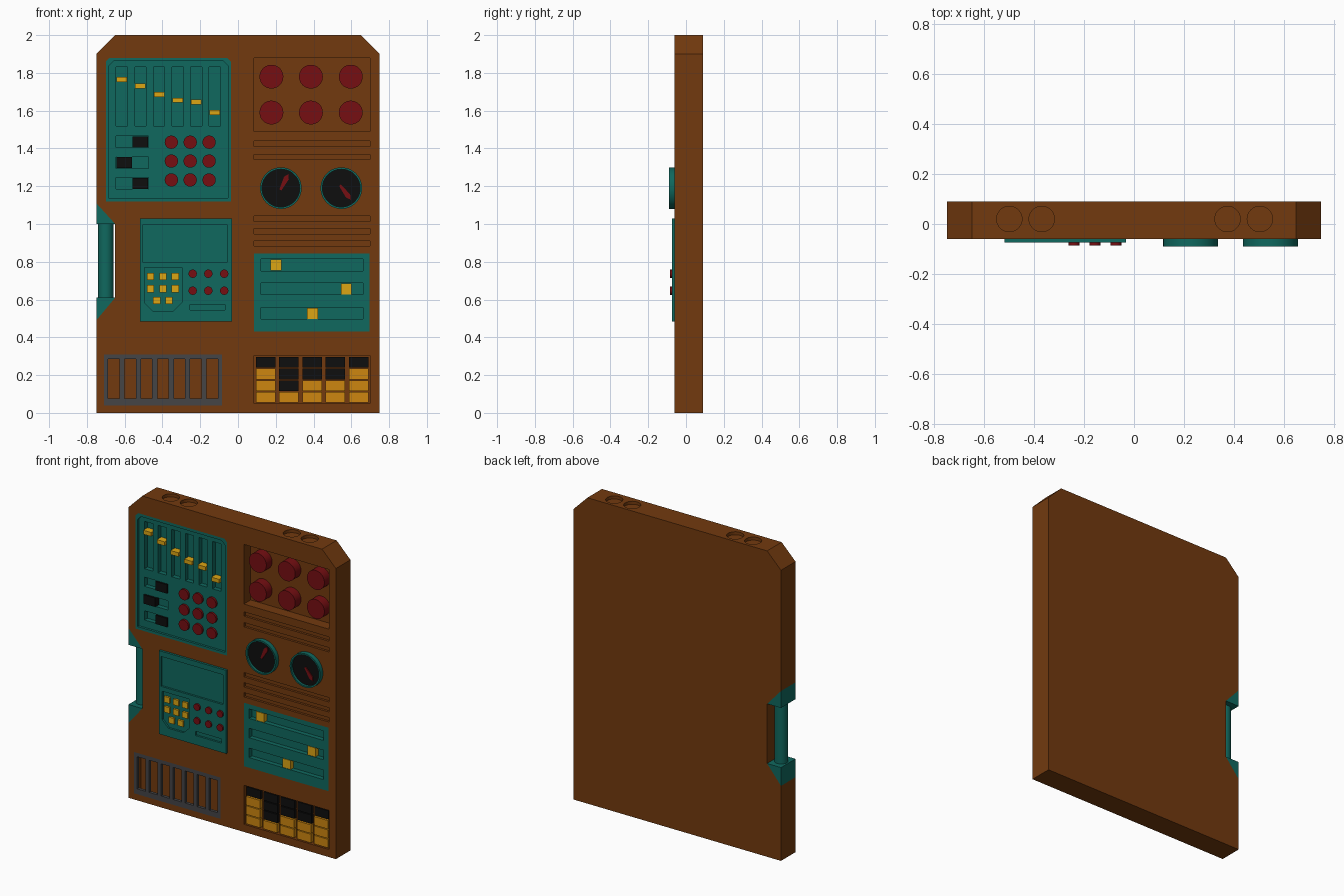
import bpy, bmesh, math

if "Cube" in bpy.data.objects:
    bpy.data.objects.remove(bpy.data.objects["Cube"], do_unlink=True)


def material(name, r, g, b):
    m = bpy.data.materials.new(name)
    m.use_nodes = True
    m.diffuse_color = (r, g, b, 1)
    m.node_tree.nodes["Principled BSDF"].inputs["Base Color"].default_value = (r, g, b, 1)
    return m


BROWN = material("brown", 0.17, 0.042, 0.0045)
TEAL = material("teal", 0.005, 0.14, 0.114)
RED = material("dark red", 0.18, 0.0045, 0.006)
YELLOW = material("yellow", 0.72, 0.38, 0.007)
ORANGE = material("orange", 0.61, 0.24, 0.005)
GREY = material("grey", 0.058, 0.058, 0.062)
BLACK = material("black", 0.0045, 0.0045, 0.0045)
FRONT = -0.06
OUT = -0.2


# Outlines in the front plane
def rect(x0, x1, z0, z1, top=0, bottom=0):
    pts = []
    for x, z, sx, sz, c in ((x0, z0, 1, 1, bottom), (x1, z0, -1, 1, bottom),
                            (x1, z1, -1, -1, top), (x0, z1, 1, -1, top)):
        if c:
            pair = [(x, z + sz * c), (x + sx * c, z)]
            pts += pair if sx * sz > 0 else pair[::-1]
        else:
            pts.append((x, z))
    return pts


def box(x, z, w, h):
    return rect(x - w / 2, x + w / 2, z - h / 2, z + h / 2)


def disc(x, z, r, n=40):
    return [(x + r * math.cos(math.tau * i / n), z + r * math.sin(math.tau * i / n))
            for i in range(n)]


def build(name, outlines, a, b, mat=None, cuts=(), upright=False, smooth=False):
    """Extrude outlines from a to b along y (or z if upright), then cut."""
    bm = bmesh.new()
    for pts in outlines:
        rings = [[bm.verts.new((u, v, d) if upright else (u, d, v)) for u, v in pts]
                 for d in (a, b)]
        bm.faces.new(rings[0])
        bm.faces.new(rings[1][::-1])
        for i in range(len(pts)):
            j = (i + 1) % len(pts)
            bm.faces.new((rings[0][i], rings[1][i], rings[1][j], rings[0][j]))
    bmesh.ops.recalc_face_normals(bm, faces=bm.faces)
    me = bpy.data.meshes.new(name)
    bm.to_mesh(me)
    bm.free()
    ob = bpy.data.objects.new(name, me)
    bpy.context.collection.objects.link(ob)
    if mat:
        me.materials.append(mat)
    for cutter in cuts:
        cutter.hide_render = True
        mod = ob.modifiers.new("cut", "BOOLEAN")
        mod.operation, mod.solver, mod.object = "DIFFERENCE", "EXACT", cutter
        bpy.context.view_layer.objects.active = ob
        bpy.ops.object.modifier_apply(modifier=mod.name)
        bpy.data.objects.remove(cutter, do_unlink=True)
    if smooth:
        bpy.ops.object.select_all(action="DESELECT")
        ob.select_set(True)
        bpy.context.view_layer.objects.active = ob
        bpy.ops.object.shade_smooth_by_angle(angle=math.radians(30))
    return ob


def cutter(outlines, depth):
    return build("cutter", outlines, OUT, depth)


# Main slab with its pockets, grooves and top holes
mixer = rect(-0.70, -0.037, 1.12, 1.88, top=0.02)
slides = rect(0.085, 0.695, 0.43, 0.845)
grille = rect(-0.71, -0.085, 0.04, 0.31)
pocket = rect(0.085, 0.70, 1.49, 1.88)
chart = rect(0.085, 0.70, 0.05, 0.305)
grooves = [box(0.392, z, 0.615, 0.028) for z in (1.425, 1.355, 1.028, 0.962, 0.897)]
holes = build("cutter", [disc(x, 0.02, 0.051) for x in (-0.5, -0.37, 0.375, 0.505)],
              1.98, 2.1, upright=True)
slab = [(-0.75, 0), (0.75, 0), (0.75, 1.9), (0.65, 2), (-0.65, 2), (-0.75, 1.9),
        (-0.75, 1.11), (-0.65, 1.0), (-0.65, 0.61), (-0.75, 0.49)]
build("body", [slab], FRONT, 0.09, BROWN,
      [cutter([mixer, slides, grille, pocket], 0.01), cutter([chart], -0.03),
       cutter(grooves, -0.045), holes])

# Side handle with its corner wedges
build("handle_wedges", [[(-0.75, 1.11), (-0.65, 1.0), (-0.75, 1.0)],
                        [(-0.75, 0.49), (-0.65, 0.61), (-0.75, 0.61)]], FRONT, 0.09, TEAL)
build("handle_bar", [disc(-0.70, 0.015, 0.04)], 0.605, 1.005, TEAL, upright=True, smooth=True)

# Mixer panel: faders, switches and round buttons
fader_x = [-0.615 + 0.0985 * i for i in range(6)]
switch_z = (1.435, 1.325, 1.215)
slots = [box(x, 1.675, 0.06, 0.31) for x in fader_x]
slots += [box(-0.56, z, 0.17, 0.06) for z in switch_z]
build("mixer_panel", [mixer], FRONT, 0.01, TEAL,
      [cutter([rect(-0.685, -0.052, 1.137, 1.862, top=0.025)], -0.045),
       cutter(slots, -0.015)])
fader_z = (1.765, 1.73, 1.685, 1.655, 1.645, 1.59)
build("fader_caps", [box(x, z, 0.056, 0.026) for x, z in zip(fader_x, fader_z)],
      FRONT, -0.014, YELLOW)
build("toggle_switches", [box(-0.56 + s * 0.042, z, 0.083, 0.058)
                          for s, z in zip((1, -1, 1), switch_z)], -0.055, -0.014, BLACK)
build("mixer_buttons", [disc(-0.353 + 0.1 * i, 1.433 - 0.1 * j, 0.035, 32)
                        for i in range(3) for j in range(3)], -0.059, -0.044, RED, smooth=True)

# Large knobs in the deep pocket
build("large_knobs", [disc(x, z, 0.063) for x in (0.177, 0.386, 0.597) for z in (1.59, 1.78)],
      -0.05, 0.011, RED, smooth=True)

# Gauges
gauges = (0.227, 0.547)
build("gauge_rims", [disc(x, 1.19, 0.11, 48) for x in gauges], -0.09, -0.059, TEAL,
      [cutter([disc(x, 1.19, 0.1, 48) for x in gauges], -0.07)], smooth=True)
build("gauge_dials", [disc(x, 1.19, 0.1, 48) for x in gauges], -0.074, -0.069, BLACK)


def needle(x, z, angle, length=0.095):
    c, s = math.cos(angle), math.sin(angle)
    shape = ((0, -0.006), (length * 0.75, -0.014), (length, 0), (length * 0.75, 0.014), (0, 0.006))
    return [(x + u * c - v * s, z + u * s + v * c) for u, v in shape]


build("gauge_needles", [needle(0.224, 1.18, math.radians(63)),
                        needle(0.54, 1.205, math.radians(-53))], -0.08, -0.073, RED)

# Keypad unit with screen, keys and buttons
build("keypad_panel", [rect(-0.52, -0.033, 0.485, 1.03)], -0.075, -0.055, TEAL,
      [cutter([rect(-0.505, -0.055, 0.80, 0.995), rect(-0.496, -0.297, 0.54, 0.77, bottom=0.045),
               rect(-0.255, -0.068, 0.545, 0.573)], -0.062)])
keys = [box(x, z, 0.038, 0.038) for x in (-0.463, -0.397, -0.332) for z in (0.722, 0.657)]
keys += [box(x, 0.595, 0.038, 0.038) for x in (-0.43, -0.365)]
build("keypad_keys", keys, -0.075, -0.061, YELLOW)
build("keypad_buttons", [disc(x, z, 0.022, 24) for x in (-0.24, -0.157, -0.073)
                         for z in (0.737, 0.647)], -0.086, -0.074, RED, smooth=True)

# Horizontal slider panel
slider_z = (0.783, 0.657, 0.527)
build("slider_panel", [slides], FRONT, 0.01, TEAL,
      [cutter([box(0.392, z, 0.54, 0.062) for z in slider_z], -0.03)])
build("slider_caps", [box(x, z, 0.058, 0.058) for x, z in zip((0.2, 0.573, 0.394), slider_z)],
      FRONT, -0.029, YELLOW)

# Vent grille over a deep pocket
build("vent_grille", [grille], FRONT, -0.04, GREY,
      [cutter([box(-0.658 + 0.087 * i, 0.18, 0.06, 0.21) for i in range(7)], 0)])

# Bar display: lit blocks below, dark blocks above
lit, dark = [], []
for i, count in enumerate((3, 1, 2, 2, 3)):
    for row in range(4):
        block = box(0.147 + 0.1228 * i, 0.083 + 0.0615 * row, 0.103, 0.056)
        (lit if row < count else dark).append(block)
build("lit_blocks", lit, -0.055, -0.029, ORANGE)
build("dark_blocks", dark, -0.05, -0.029, BLACK)
